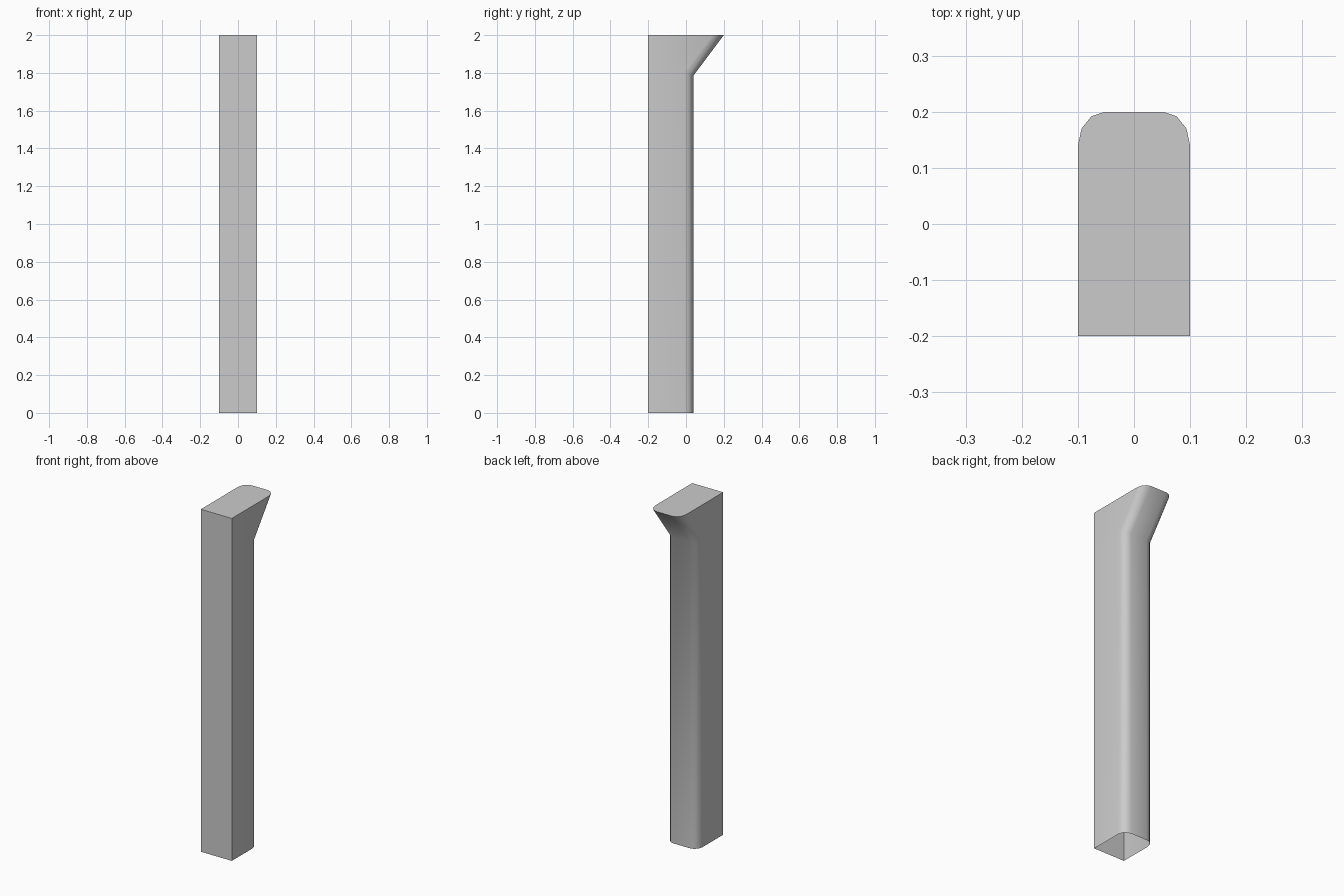
import bpy, bmesh, math

if "Cube" in bpy.data.objects:
    bpy.data.objects.remove(bpy.data.objects["Cube"])

R = 0.048          # rounded rear corner radius
SLOPE = 4 / 3      # rise over run of the flared head

# Half cross-section as (x, depth behind the rear face), three-segment corner
arc = []
for i in range(4):
    t = math.radians(30 * i)
    arc.append((0.1 - R + R * math.cos(t), R * (1 - math.sin(t))))
corner = arc + [(-x, d) for x, d in reversed(arc)]


def ring(bm, level):
    """Section loop: 0 = base, 1 = mitred bend, 2 = top."""
    def bend_z(d):
        return 2 - (0.16 - 0.25 * d) * SLOPE
    front_z = (0, bend_z(R), 2)[level]
    pts = [(0.1, -0.2, front_z)]
    for x, d in corner:
        y = 0.2 - 1.25 * d if level == 2 else 0.04 - d
        pts.append((x, y, (0, bend_z(d), 2)[level]))
    pts.append((-0.1, -0.2, front_z))
    return [bm.verts.new(p) for p in pts]


# Pillar shell with flared head, open underneath
bm = bmesh.new()
rings = [ring(bm, i) for i in range(3)]
for lo, hi in zip(rings, rings[1:]):
    n = len(lo)
    for i in range(n):
        j = (i + 1) % n
        bm.faces.new((lo[i], lo[j], hi[j], hi[i]))
bm.faces.new(rings[2])
bm.normal_update()

mesh = bpy.data.meshes.new("flared_pillar")
bm.to_mesh(mesh)
bm.free()
pillar = bpy.data.objects.new("flared_pillar", mesh)
bpy.context.collection.objects.link(pillar)

# Smooth rounded corners and bend, crisp box edges
bpy.context.view_layer.objects.active = pillar
pillar.select_set(True)
bpy.ops.object.shade_smooth_by_angle(angle=math.radians(40))
